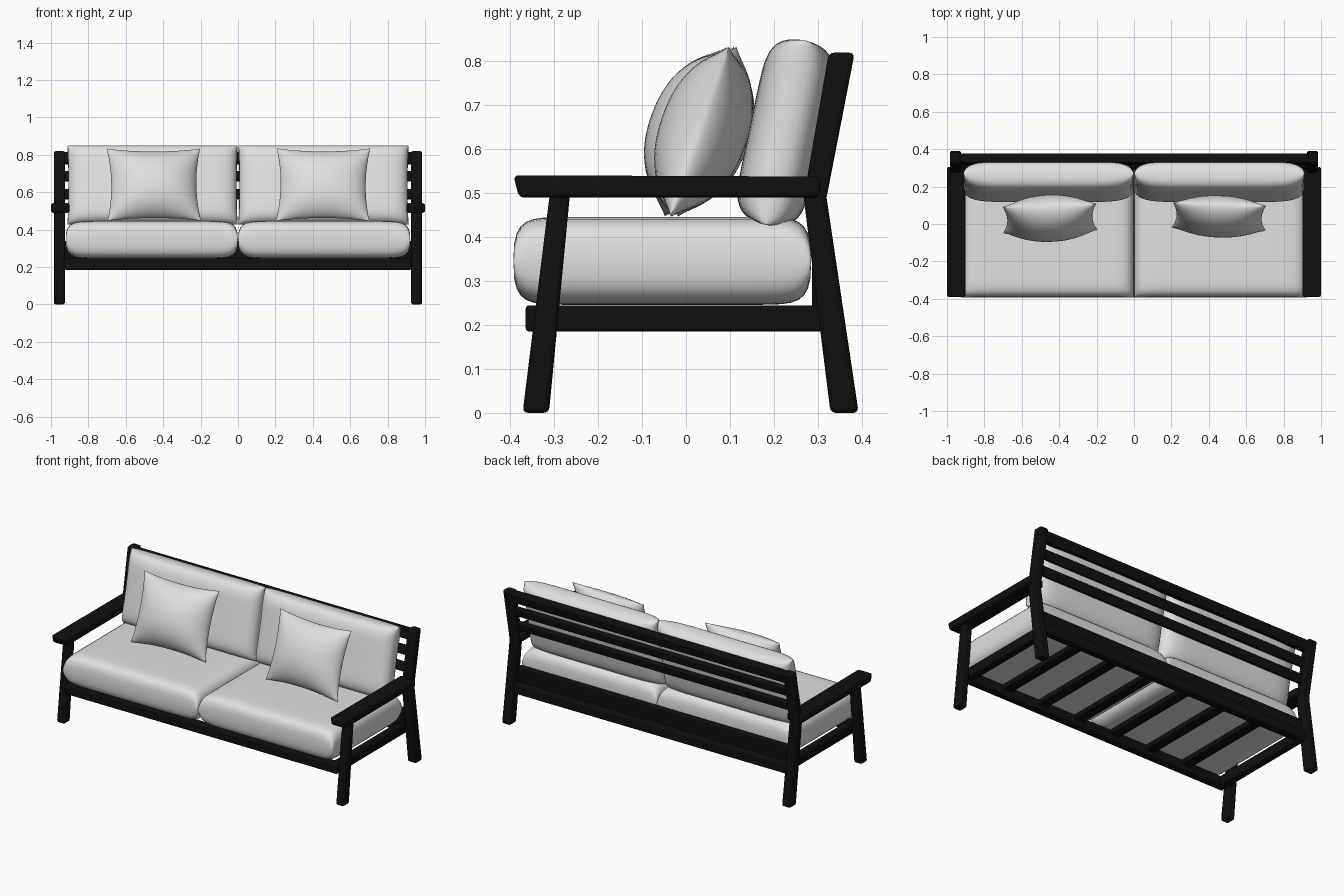
import bpy, bmesh, math
from mathutils import Vector

if "Cube" in bpy.data.objects:
    bpy.data.objects.remove(bpy.data.objects["Cube"])


def material(name, rgb):
    m = bpy.data.materials.new(name)
    m.diffuse_color = (*rgb, 1)
    m.use_nodes = True
    m.node_tree.nodes["Principled BSDF"].inputs["Base Color"].default_value = m.diffuse_color
    return m


BLACK = material("black wood", (0.005, 0.005, 0.005))
FABRIC = material("light grey fabric", (0.75, 0.75, 0.75))


def finish(bm, name, mat, bevel=0.0, angle=40):
    bmesh.ops.recalc_face_normals(bm, faces=bm.faces)
    me = bpy.data.meshes.new(name)
    bm.to_mesh(me)
    bm.free()
    ob = bpy.data.objects.new(name, me)
    bpy.context.collection.objects.link(ob)
    me.materials.append(mat)
    if bevel:
        b = ob.modifiers.new("Bevel", 'BEVEL')
        b.width, b.segments = bevel, 3
        b.limit_method, b.angle_limit = 'ANGLE', math.radians(25)
    bpy.ops.object.select_all(action='DESELECT')
    bpy.context.view_layer.objects.active = ob
    ob.select_set(True)
    bpy.ops.object.shade_smooth_by_angle(angle=math.radians(angle))
    return ob


def plank(name, profile, x0, x1, bevel=0.008):
    """Extrude a side-view (y, z) profile from x0 to x1."""
    bm = bmesh.new()
    f = bm.faces.new([bm.verts.new((x0, y, z)) for y, z in profile])
    new = bmesh.ops.extrude_face_region(bm, geom=[f])["geom"]
    bmesh.ops.translate(bm, vec=(x1 - x0, 0, 0),
                        verts=[v for v in new if isinstance(v, bmesh.types.BMVert)])
    return finish(bm, name, BLACK, bevel)


def rect(y0, y1, z0, z1):
    return [(y0, z0), (y1, z0), (y1, z1), (y0, z1)]


def cushion(name, loc, half, power, fullness, tilt=None, pinch=0.0, yaw=0.0, n=30):
    """Two puffed sheets joined at a seam; tilt leans it back from upright."""
    a, b, t = half
    bm = bmesh.new()
    for side in (-1, 1):
        grid = []
        for j in range(n + 1):
            v = math.sin(math.pi / 2 * (2 * j / n - 1))
            row = []
            for i in range(n + 1):
                u = math.sin(math.pi / 2 * (2 * i / n - 1))
                h = max(0, (1 - abs(u) ** power) * (1 - abs(v) ** power)) ** fullness
                row.append(bm.verts.new((a * u * (1 - pinch * (1 - v * v)),
                                         b * v * (1 - pinch * (1 - u * u)),
                                         side * t * h)))
            grid.append(row)
        for j in range(n):
            for i in range(n):
                bm.faces.new((grid[j][i], grid[j][i + 1], grid[j + 1][i + 1], grid[j + 1][i]))
    bmesh.ops.remove_doubles(bm, verts=bm.verts, dist=1e-5)
    ob = finish(bm, name, FABRIC, angle=60)
    ob.location = loc
    if tilt is not None:
        ob.rotation_euler = (math.radians(90 - tilt), 0, math.radians(yaw))
    return ob


# Side frames: legs, back posts, armrests, side rails
for s, side in ((-1, "left"), (1, "right")):
    plank(f"{side}_front_leg", [(-0.372, 0), (-0.312, 0), (-0.264, 0.5), (-0.31, 0.5)],
          s * 0.925, s * 0.98, 0.012)
    plank(f"{side}_rear_leg_and_post",
          [(0.329, 0), (0.393, 0), (0.32, 0.49), (0.384, 0.82), (0.325, 0.82), (0.268, 0.49)],
          s * 0.925, s * 0.985, 0.012)
    plank(f"{side}_armrest", [(-0.38, 0.49), (0.305, 0.49), (0.305, 0.538), (-0.393, 0.541)],
          s * 0.9, s * 1.0, 0.012)
    plank(f"{side}_side_rail", rect(-0.365, 0.357, 0.185, 0.245), s * 0.88, s * 0.93)

# Seat frame
plank("front_rail", rect(-0.365, -0.315, 0.185, 0.245), -0.92, 0.92)
plank("rear_rail", rect(0.307, 0.357, 0.185, 0.245), -0.92, 0.92)
plank("rear_apron", rect(0.287, 0.315, 0.235, 0.34), -0.93, 0.93)
for k in range(6):
    x = (k - 2.5) * 0.255
    plank(f"seat_slat_{k + 1}", rect(-0.33, 0.32, 0.215, 0.243), x - 0.032, x + 0.032, 0.004)

# Back rails, leaning with the posts
up = Vector((0.19, 1)).normalized()
out = Vector((up.y, -up.x))
for name, z, h, d in (("top_rail", 0.782, 0.03, 0.024),
                      ("middle_back_rail", 0.685, 0.027, 0.014),
                      ("lower_back_rail", 0.59, 0.027, 0.014)):
    c = Vector((0.352 + (z - 0.8) * 0.19, z))
    plank(name, [tuple(c + up * p * h + out * q * d)
                 for p, q in ((-1, -1), (-1, 1), (1, 1), (1, -1))], -0.94, 0.94, 0.006)

# Cushions
for s, side in ((-1, "left"), (1, "right")):
    cushion(f"{side}_seat_cushion", (s * 0.461, -0.054, 0.346), (0.46, 0.339, 0.1), 14, 0.35)
    cushion(f"{side}_back_cushion", (s * 0.457, 0.226, 0.638), (0.455, 0.215, 0.082), 7, 0.4,
            tilt=12, pinch=0.012)
cushion("left_throw_pillow", (-0.45, 0.03, 0.64), (0.25, 0.205, 0.115), 2.2, 0.6,
        tilt=20, pinch=0.09, yaw=2)
cushion("right_throw_pillow", (0.455, 0.04, 0.64), (0.25, 0.205, 0.1), 2.2, 0.6,
        tilt=19, pinch=0.09, yaw=-2)
